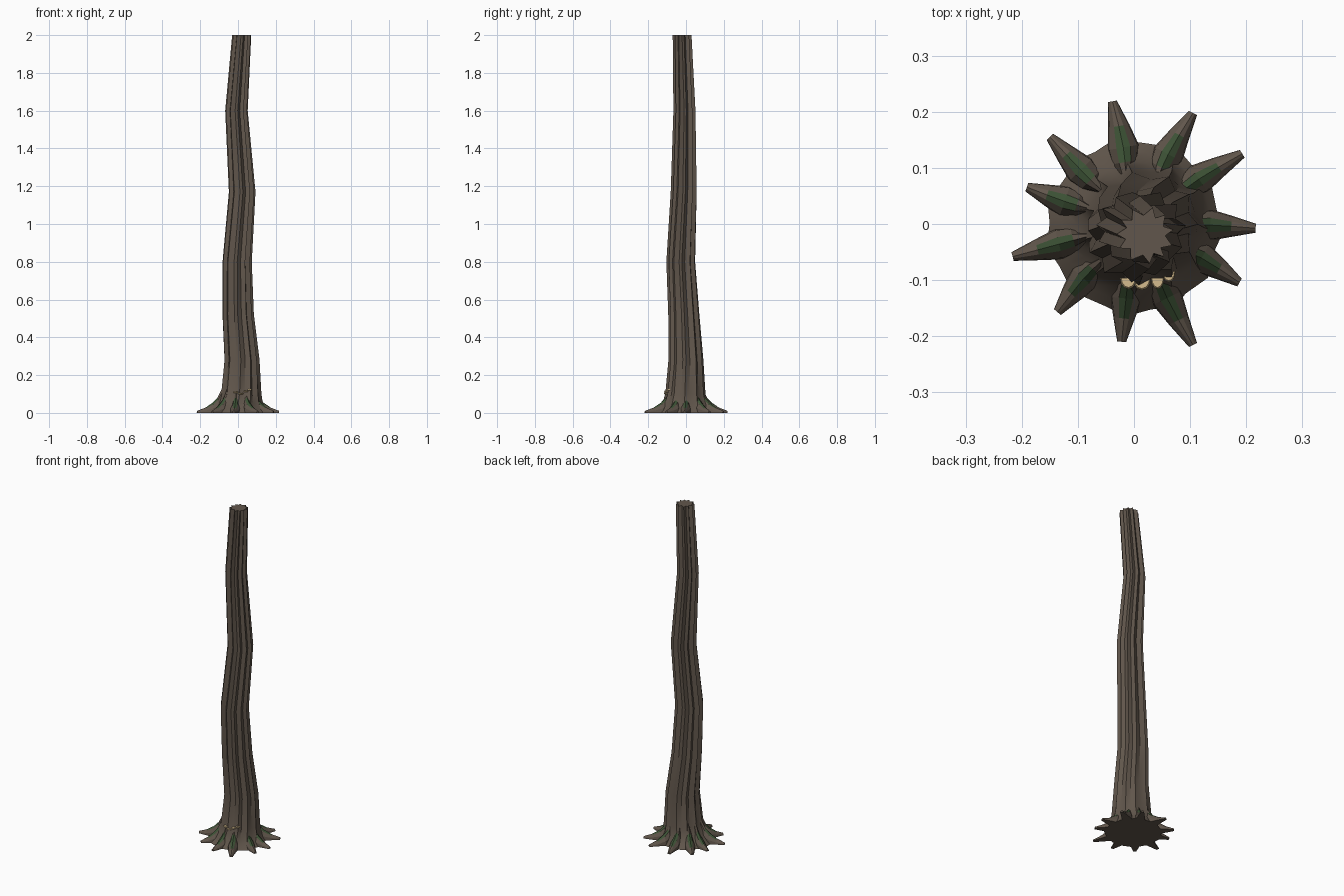
import bpy, bmesh, math, random
from mathutils import Vector

if "Cube" in bpy.data.objects:
    bpy.data.objects.remove(bpy.data.objects["Cube"])

random.seed(4)


def material(name, rgb):
    m = bpy.data.materials.new(name)
    m.diffuse_color = (*rgb, 1)
    m.use_nodes = True
    m.node_tree.nodes["Principled BSDF"].inputs["Base Color"].default_value = m.diffuse_color
    return m


BARK = material("bark brown", (0.120, 0.094, 0.072))
MOSS = material("moss green", (0.046, 0.085, 0.036))
CREAM = material("fungus cream", (0.66, 0.50, 0.27))


def loft(name, rings, mats, moss_rule=None, smooth=None):
    """Skin a list of equal-length closed rings and cap both ends."""
    bm = bmesh.new()
    vr = [[bm.verts.new(p) for p in ring] for ring in rings]
    n = len(vr[0])
    for i in range(len(vr) - 1):
        for j in range(n):
            k = (j + 1) % n
            f = bm.faces.new((vr[i][j], vr[i][k], vr[i + 1][k], vr[i + 1][j]))
            if moss_rule and moss_rule(i, j):
                f.material_index = 1
    bm.faces.new(vr[0][::-1])
    bm.faces.new(vr[-1])
    bmesh.ops.recalc_face_normals(bm, faces=bm.faces)
    me = bpy.data.meshes.new(name)
    bm.to_mesh(me)
    bm.free()
    for m in mats:
        me.materials.append(m)
    ob = bpy.data.objects.new(name, me)
    bpy.context.collection.objects.link(ob)
    if smooth:
        bpy.ops.object.select_all(action='DESELECT')
        bpy.context.view_layer.objects.active = ob
        ob.select_set(True)
        bpy.ops.object.shade_smooth_by_angle(angle=math.radians(smooth))
    return ob


# Trunk: ridged section along a crooked path (z, x, y, radius, valley ratio)
PATH = [
    (0.00, 0.000, -0.005, 0.160, 0.94),
    (0.02, 0.003, -0.005, 0.142, 0.94),
    (0.05, 0.010, -0.004, 0.122, 0.92),
    (0.10, 0.016, -0.002, 0.108, 0.88),
    (0.28, 0.020, 0.001, 0.094, 0.84),
    (0.52, 0.000, -0.010, 0.084, 0.82),
    (0.80, -0.005, -0.026, 0.078, 0.80),
    (1.17, 0.022, -0.010, 0.071, 0.78),
    (1.60, -0.008, -0.007, 0.060, 0.75),
    (2.00, 0.020, -0.020, 0.051, 0.70),
]
RIDGES = 11
wobble = [random.uniform(-0.09, 0.09) for _ in range(RIDGES * 2)]
rings = []
for z, cx, cy, r, valley in PATH:
    ring = []
    for j in range(RIDGES * 2):
        a = math.pi * j / RIDGES + wobble[j] + 0.12 * z
        rad = r * (valley if j % 2 else 1)
        ring.append((cx + rad * math.cos(a), cy + rad * math.sin(a), z))
    rings.append(ring)
loft("trunk", rings, [BARK], smooth=32)

# Roots: ridged spurs fanning out, moss on the upper faces
# station: distance, half width, height
STATIONS = [(0.085, 0.010, 0.135), (0.110, 0.024, 0.082), (0.135, 0.028, 0.054),
            (0.172, 0.019, 0.028), (0.215, 0.008, 0.011)]
ROOTS = [(-2, 0.217), (33, 0.230), (62, 0.224), (100, 0.222), (134, 0.216), (161, 0.202),
         (195, 0.224), (229, 0.208), (264, 0.211), (296, 0.240), (331, 0.215)]
for n, (deg, reach) in enumerate(ROOTS):
    a = math.radians(deg)
    out = Vector((math.cos(a), math.sin(a), 0))
    side = Vector((-math.sin(a), math.cos(a), 0))
    bend = random.uniform(-0.006, 0.006)
    rings = []
    for i, (d, w, h) in enumerate(STATIONS):
        d = 0.085 + (d - 0.085) * (reach - 0.085) / 0.13
        shift = bend * math.sin(math.pi * i / 4)
        section = [(-1, 0), (-0.9, 0.45), (-0.45, 0.85), (0, 1),
                   (0.45, 0.85), (0.9, 0.45), (1, 0)]
        rings.append([out * d + side * (w * s + shift) + Vector((0, 0, h * t))
                      for s, t in section])
    loft("root_%02d" % (n + 1), rings, [BARK, MOSS],
         lambda i, j: j in (2, 3) and i in (1, 2))

# Bracket fungi: thin half-round shelves on the front of the trunk foot
for n, (x, y, z, w) in enumerate([(-0.010, -0.102, 0.105, 0.015), (0.014, -0.104, 0.098, 0.016),
                                  (0.042, -0.102, 0.110, 0.012), (0.062, -0.090, 0.118, 0.012)]):
    rings = []
    for dz, s in ((0, 0.8), (0.004, 1.0), (0.008, 0.85)):
        rings.append([(x + s * w * math.cos(math.pi * k / 6),
                       y + 0.006 - s * 0.02 * math.sin(math.pi * k / 6), z + dz)
                      for k in range(7)])
    loft("bracket_fungus_%d" % (n + 1), rings, [CREAM])
